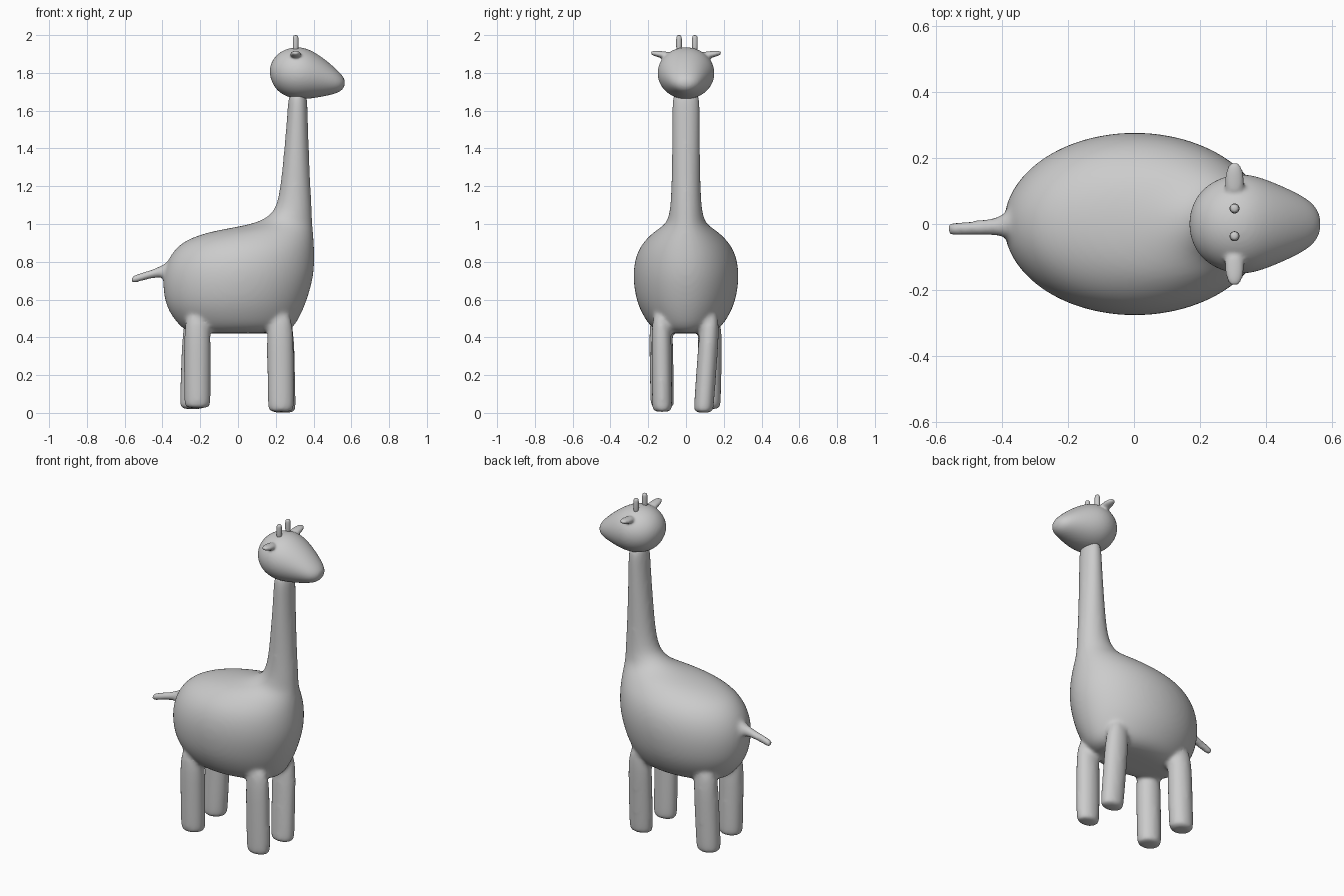
import bpy, bmesh, math
from mathutils import Vector


def loft(bm, rings, axis="z", n=24):
    """Skin elliptical rings. Each ring is (centre, half size a, half size b)."""
    u, v = {"z": ((1, 0, 0), (0, 1, 0)),
            "x": ((0, 1, 0), (0, 0, 1)),
            "y": ((0, 0, 1), (1, 0, 0))}[axis]
    u, v = Vector(u), Vector(v)
    loops = []
    for c, a, b in rings:
        loops.append([bm.verts.new(Vector(c)
                      + u * a * math.cos(2 * math.pi * i / n)
                      + v * b * math.sin(2 * math.pi * i / n)) for i in range(n)])
    for p, q in zip(loops, loops[1:]):
        for i in range(n):
            j = (i + 1) % n
            bm.faces.new((p[i], p[j], q[j], q[i]))
    bm.faces.new(loops[0][::-1])
    bm.faces.new(loops[-1])


def finish(bm, name, voxel=0, smooth=0):
    bmesh.ops.recalc_face_normals(bm, faces=bm.faces)
    me = bpy.data.meshes.new(name)
    bm.to_mesh(me)
    bm.free()
    ob = bpy.data.objects.new(name, me)
    bpy.context.collection.objects.link(ob)
    for p in me.polygons:
        p.use_smooth = True
    ob.modifiers.new("round", "SUBSURF").levels = 2
    ob.modifiers["round"].render_levels = 2
    if voxel:
        r = ob.modifiers.new("blend", "REMESH")
        r.mode = "VOXEL"
        r.voxel_size = voxel
        r.use_smooth_shade = True
        s = ob.modifiers.new("relax", "SMOOTH")
        s.factor = 0.5
        s.iterations = smooth
    return ob


# Torso running up into the neck: z, x min, x max, half width in y
bm = bmesh.new()
torso = [(0.42, -0.22, 0.20, 0.08), (0.425, -0.26, 0.25, 0.13),
         (0.45, -0.30, 0.295, 0.185), (0.52, -0.36, 0.335, 0.232),
         (0.60, -0.393, 0.368, 0.266), (0.71, -0.402, 0.40, 0.282),
         (0.80, -0.38, 0.407, 0.275), (0.87, -0.335, 0.405, 0.25),
         (0.92, -0.27, 0.402, 0.212), (0.96, -0.15, 0.398, 0.168),
         (0.985, 0.0, 0.396, 0.13), (1.01, 0.11, 0.394, 0.103),
         (1.05, 0.175, 0.392, 0.09), (1.10, 0.205, 0.39, 0.083),
         (1.20, 0.225, 0.384, 0.077), (1.40, 0.245, 0.375, 0.075),
         (1.60, 0.262, 0.369, 0.074), (1.72, 0.268, 0.366, 0.073)]
loft(bm, [(((a + b) / 2, 0, z), (b - a) / 2, hy) for z, a, b, hy in torso], "z", 32)

# Legs: foot x, foot y, foot z, hip x, hip y, half width in y
for fx, fy, fz, hx, hy, ry in [(0.228, -0.126, 0.005, 0.222, -0.132, 0.054),
                               (0.238, 0.092, 0.0, 0.222, 0.132, 0.054),
                               (-0.215, -0.125, 0.025, -0.215, -0.135, 0.064),
                               (-0.24, 0.122, 0.02, -0.218, 0.128, 0.064)]:
    rings = []
    for t, s in [(0, 0.72), (0.015, 0.93), (0.05, 1), (0.5, 1), (1, 1)]:
        rings.append(((fx + (hx - fx) * t, fy + (hy - fy) * t, fz + (0.56 - fz) * t),
                      0.072 * s, ry * s))
    loft(bm, rings)

# Tail
loft(bm, [((-0.568, -0.015, 0.702), 0.018, 0.019), ((-0.56, -0.015, 0.705), 0.023, 0.024),
          ((-0.45, -0.01, 0.738), 0.023, 0.024), ((-0.40, -0.005, 0.75), 0.032, 0.034),
          ((-0.36, 0, 0.755), 0.05, 0.055), ((-0.30, 0, 0.755), 0.06, 0.06)], "x", 16)
finish(bm, "body_neck_legs_tail", 0.011, 14)

# Head tapering to the snout: x, z low, z high, half width in y
bm = bmesh.new()
head = [(0.168, 1.79, 1.825, 0.02), (0.178, 1.755, 1.858, 0.06),
        (0.20, 1.713, 1.892, 0.098), (0.24, 1.680, 1.923, 0.132),
        (0.30, 1.660, 1.940, 0.154), (0.36, 1.660, 1.934, 0.151),
        (0.42, 1.668, 1.902, 0.129), (0.48, 1.680, 1.857, 0.102),
        (0.53, 1.694, 1.811, 0.075), (0.555, 1.712, 1.783, 0.048),
        (0.566, 1.735, 1.762, 0.02)]
loft(bm, [((x, 0, (a + b) / 2), hy, (b - a) / 2) for x, a, b, hy in head], "x")

# Ears, flat and pointing sideways
for s in (1, -1):
    loft(bm, [((0.305, s * y, z), h, w) for y, z, h, w in
              [(0.08, 1.89, 0.022, 0.03), (0.13, 1.897, 0.019, 0.031),
               (0.16, 1.902, 0.016, 0.027), (0.18, 1.905, 0.011, 0.019),
               (0.187, 1.906, 0.006, 0.01)]], "y", 16)
finish(bm, "head_with_ears", 0.007, 5)

# Horns
bm = bmesh.new()
for y in (-0.037, 0.047):
    loft(bm, [((0.305, y, z), r, r) for z, r in
              [(1.90, 0.016), (1.98, 0.016), (1.993, 0.014), (2.0, 0.008)]], "z", 12)
finish(bm, "horns")
